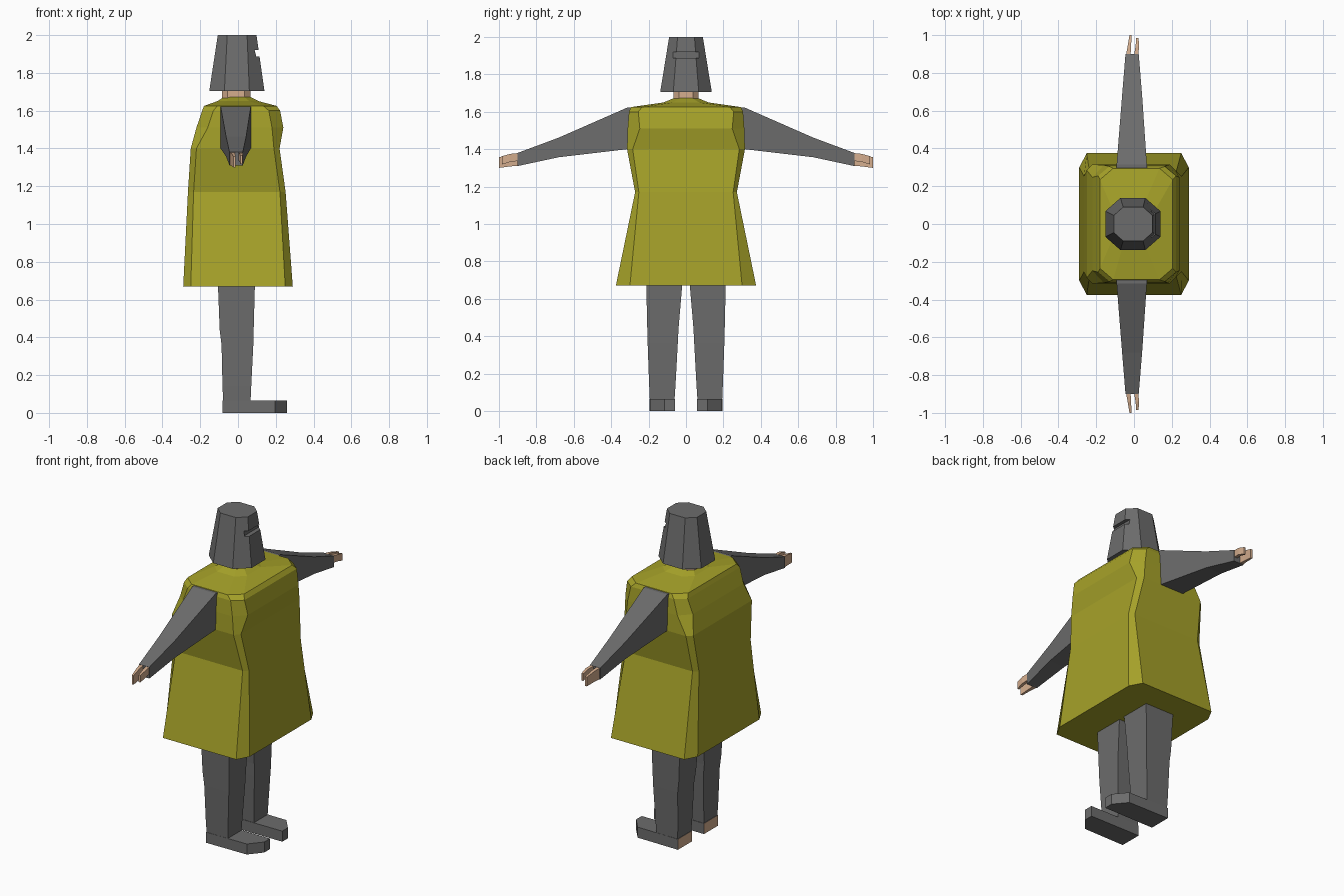
import bpy, bmesh
from mathutils import Vector

if "Cube" in bpy.data.objects:
    bpy.data.objects.remove(bpy.data.objects["Cube"])


def material(name, rgb):
    m = bpy.data.materials.new(name)
    m.diffuse_color = (*rgb, 1)
    m.use_nodes = True
    m.node_tree.nodes["Principled BSDF"].inputs["Base Color"].default_value = m.diffuse_color
    return m


GREY = material("dark grey", (0.15, 0.15, 0.15))
YELLOW = material("mustard yellow", (0.38, 0.36, 0.022))
SKIN = material("skin", (0.66, 0.42, 0.27))


def loft(name, rings, mats):
    """Closed flat-shaded solid through rings of equal point count."""
    bm = bmesh.new()
    loops = [[bm.verts.new(p) for p in ring] for ring in rings]
    n = len(loops[0])
    for a, b in zip(loops, loops[1:]):
        for i in range(n):
            j = (i + 1) % n
            bm.faces.new((a[i], a[j], b[j], b[i]))
    bm.faces.new(loops[0][::-1])
    bm.faces.new(loops[-1])
    bmesh.ops.recalc_face_normals(bm, faces=bm.faces)
    me = bpy.data.meshes.new(name)
    bm.to_mesh(me)
    bm.free()
    for m in mats:
        me.materials.append(m)
    ob = bpy.data.objects.new(name, me)
    bpy.context.collection.objects.link(ob)
    return ob


def octagon(z, x0, x1, h, cx, cy):
    """Rectangle x0..x1 by -h..h with corners cut by cx, cy."""
    return [(x1, -h + cy, z), (x1, h - cy, z), (x1 - cx, h, z), (x0 + cx, h, z),
            (x0, h - cy, z), (x0, -h + cy, z), (x0 + cx, -h, z), (x1 - cx, -h, z)]


def rect_z(z, x0, x1, y0, y1):
    return [(x0, y0, z), (x1, y0, z), (x1, y1, z), (x0, y1, z)]


def rect_y(y, x0, x1, z0, z1):
    return [(x0, y, z0), (x1, y, z0), (x1, y, z1), (x0, y, z1)]


def sided(rings, s):
    return [[(x, y * s, z) for x, y, z in r] for r in rings]


# Tunic: flared skirt, waist, chest, shoulder yoke and collar
loft("tunic", [octagon(*r) for r in (
    (0.67, -0.29, 0.29, 0.375, 0.04, 0.075),
    (1.17, -0.265, 0.252, 0.272, 0.03, 0.02),
    (1.40, -0.25, 0.22, 0.315, 0.03, 0.03),
    (1.51, -0.22, 0.24, 0.312, 0.06, 0.065),
    (1.60, -0.19, 0.223, 0.305, 0.06, 0.05),
    (1.625, -0.18, 0.205, 0.295, 0.07, 0.06),
    (1.65, -0.11, 0.11, 0.12, 0.05, 0.05),
    (1.675, -0.07, 0.06, 0.06, 0.03, 0.03))], [YELLOW])

# Neck
loft("neck", [octagon(1.60, -0.085, 0.065, 0.068, 0.03, 0.03),
              octagon(1.72, -0.085, 0.065, 0.068, 0.03, 0.03)], [SKIN])

# Helmet with a recessed eye slot
helmet = loft("helmet", [octagon(1.705, -0.152, 0.14, 0.138, 0.08, 0.07),
                         octagon(2.0, -0.107, 0.098, 0.09, 0.05, 0.045)], [GREY])
cutter = loft("slot_cutter", [rect_z(1.888, 0.088, 0.2, -0.07, 0.07),
                              rect_z(1.92, 0.088, 0.2, -0.07, 0.07)], [GREY])
cutter.hide_render = True
cutter.hide_viewport = True
cut = helmet.modifiers.new("eye slot", "BOOLEAN")
cut.operation = "DIFFERENCE"
cut.solver = "EXACT"
cut.object = cutter

for side, s in (("left", 1), ("right", -1)):
    # Sleeve, tapering and drooping to the wrist
    loft(side + "_sleeve", sided([
        rect_y(0.27, -0.092, 0.07, 1.405, 1.622),
        rect_y(0.315, -0.092, 0.068, 1.40, 1.622),
        rect_y(0.68, -0.063, 0.043, 1.357, 1.462),
        rect_y(0.90, -0.045, 0.025, 1.31, 1.38)], s), [GREY])
    # Hand: flat fingers behind, thumb in front
    loft(side + "_fingers", sided([
        rect_y(0.89, -0.043, -0.018, 1.312, 1.38),
        rect_y(0.94, -0.034, -0.016, 1.308, 1.373),
        rect_y(1.0, -0.024, -0.012, 1.30, 1.357)], s), [SKIN])
    loft(side + "_thumb", sided([
        rect_y(0.89, 0.0, 0.022, 1.338, 1.38),
        rect_y(0.94, 0.008, 0.027, 1.332, 1.375),
        rect_y(0.985, 0.012, 0.024, 1.318, 1.362)], s), [SKIN])
    # Trouser leg
    loft(side + "_leg", sided([
        rect_z(0.05, -0.078, 0.066, 0.062, 0.193),
        rect_z(0.14, -0.082, 0.07, 0.056, 0.197),
        rect_z(0.36, -0.087, 0.081, 0.044, 0.205),
        rect_z(0.44, -0.097, 0.083, 0.04, 0.207),
        rect_z(0.70, -0.107, 0.09, 0.018, 0.213)], s), [GREY])
    # Shoe with an angled toe and a bare heel face
    sole = [(-0.082, 0.058), (0.26, 0.06), (0.26, 0.115), (0.195, 0.193), (-0.082, 0.196)]
    shoe = loft(side + "_shoe", sided([[(x, y, z) for x, y in sole]
                                       for z in (0.0, 0.065)], s), [GREY, SKIN])
    for f in shoe.data.polygons:
        f.material_index = int(f.normal.dot(Vector((-1, 0, 0))) > 0.9)
